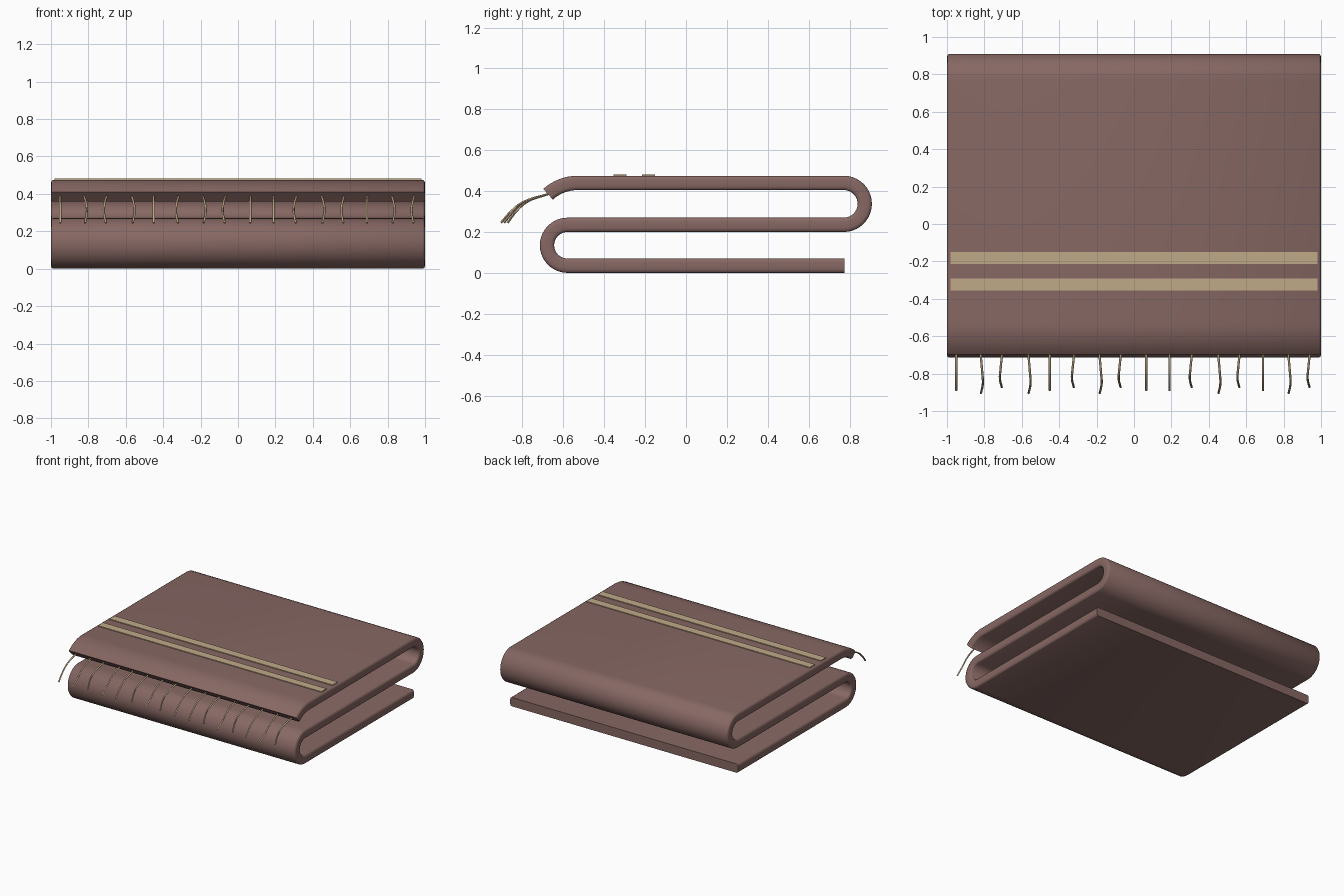
import bpy, bmesh, math
from mathutils import Vector

if "Cube" in bpy.data.objects:
    bpy.data.objects.remove(bpy.data.objects["Cube"])


def material(name, color):
    m = bpy.data.materials.new(name)
    m.use_nodes = True
    m.diffuse_color = (*color, 1)
    m.node_tree.nodes["Principled BSDF"].inputs["Base Color"].default_value = (*color, 1)
    return m


def add_object(name, data, mat):
    ob = bpy.data.objects.new(name, data)
    data.materials.append(mat)
    bpy.context.collection.objects.link(ob)
    bpy.ops.object.select_all(action="DESELECT")
    ob.select_set(True)
    bpy.context.view_layer.objects.active = ob
    return ob


brown = material("dusty brown wool", (0.24, 0.137, 0.125))
tan = material("tan thread", (0.53, 0.40, 0.25))

HALF = 0.035       # half the cloth thickness
WIDTH = 1.0        # half the cloth width


def arc(cy, cz, r, start, end, steps):
    """Path stations (y, z, normal angle) around a fold; r < 0 flips the normal."""
    out = []
    for i in range(steps + 1):
        a = math.radians(start + (end - start) * i / steps)
        out.append((cy + abs(r) * math.cos(a), cz + abs(r) * math.sin(a),
                    a if r > 0 else a + math.pi))
    return out


# Centre line of the folded cloth, from the bottom end to the curled top end
down, up = -math.pi / 2, math.pi / 2
path = [(0.775, HALF, down)]
path += arc(-0.58, 0.135, 0.1, -90, -270, 20)
path += arc(0.772, 0.3375, -0.1025, -90, 90, 20)
path += arc(-0.53, 0.2235, -0.2165, 90, 132, 8)

# Cross-section across the width, with softened long edges
section = []
for sx, sn, first in ((1, 1, 0), (-1, 1, 90), (-1, -1, 180), (1, -1, 270)):
    for k in range(3):
        a = math.radians(first + 45 * k)
        section.append((sx * (WIDTH - 0.012) + 0.012 * math.cos(a),
                        sn * (HALF - 0.018) + 0.018 * math.sin(a)))

# Sweep the section along the path
bm = bmesh.new()
rings = []
for y, z, a in path:
    rings.append([bm.verts.new((x, y + n * math.cos(a), z + n * math.sin(a)))
                  for x, n in section])
count = len(section)
for r0, r1 in zip(rings, rings[1:]):
    for i in range(count):
        j = (i + 1) % count
        bm.faces.new((r0[i], r0[j], r1[j], r1[i]))
bm.faces.new(rings[0])
bm.faces.new(rings[-1])
bmesh.ops.recalc_face_normals(bm, faces=bm.faces)
mesh = bpy.data.meshes.new("folded_blanket")
bm.to_mesh(mesh)
bm.free()
add_object("folded_blanket", mesh, brown)
bpy.ops.object.shade_smooth_by_angle(angle=math.radians(50))

# Two woven stripes lying on the top layer
for name, y in (("front_stripe", -0.323), ("rear_stripe", -0.183)):
    bm = bmesh.new()
    bmesh.ops.create_cube(bm, size=1)
    bmesh.ops.scale(bm, vec=Vector((1.96, 0.064, 0.009)), verts=bm.verts)
    bmesh.ops.translate(bm, vec=Vector((0, y, 0.4765)), verts=bm.verts)
    mesh = bpy.data.meshes.new(name)
    bm.to_mesh(mesh)
    bm.free()
    add_object(name, mesh, tan)

# Fringe threads hanging from the curled edge, in three sway variants
starts = (-0.95, -0.815, -0.71, -0.56, -0.45, -0.325, -0.18, -0.075,
          0.065, 0.19, 0.305, 0.455, 0.56, 0.69, 0.83, 0.935)
sways = "0+-+0-+-00-+-0+-"
curve = bpy.data.curves.new("fringe", "CURVE")
curve.dimensions = "3D"
curve.bevel_depth = 0.006
curve.bevel_resolution = 1
curve.resolution_u = 4
curve.use_fill_caps = True
for x, kind in zip(starts, sways):
    sway, reach = {"0": (0, 1.0), "+": (0.007, 1.07), "-": (-0.007, 0.92)}[kind]
    shape = ((-sway, 0, 0.385), (sway * 0.5, 0.11, 0.348),
             (sway, 0.165, 0.305), (-sway * 0.5, 0.215, 0.245))
    spline = curve.splines.new("BEZIER")
    spline.bezier_points.add(len(shape) - 1)
    for p, (dx, dy, z) in zip(spline.bezier_points, shape):
        p.co = (x + dx, -0.675 - dy * reach, z)
        p.handle_left_type = p.handle_right_type = "AUTO"
add_object("fringe", curve, tan)
bpy.ops.object.convert(target="MESH")
bpy.ops.object.shade_smooth_by_angle(angle=math.radians(60))
